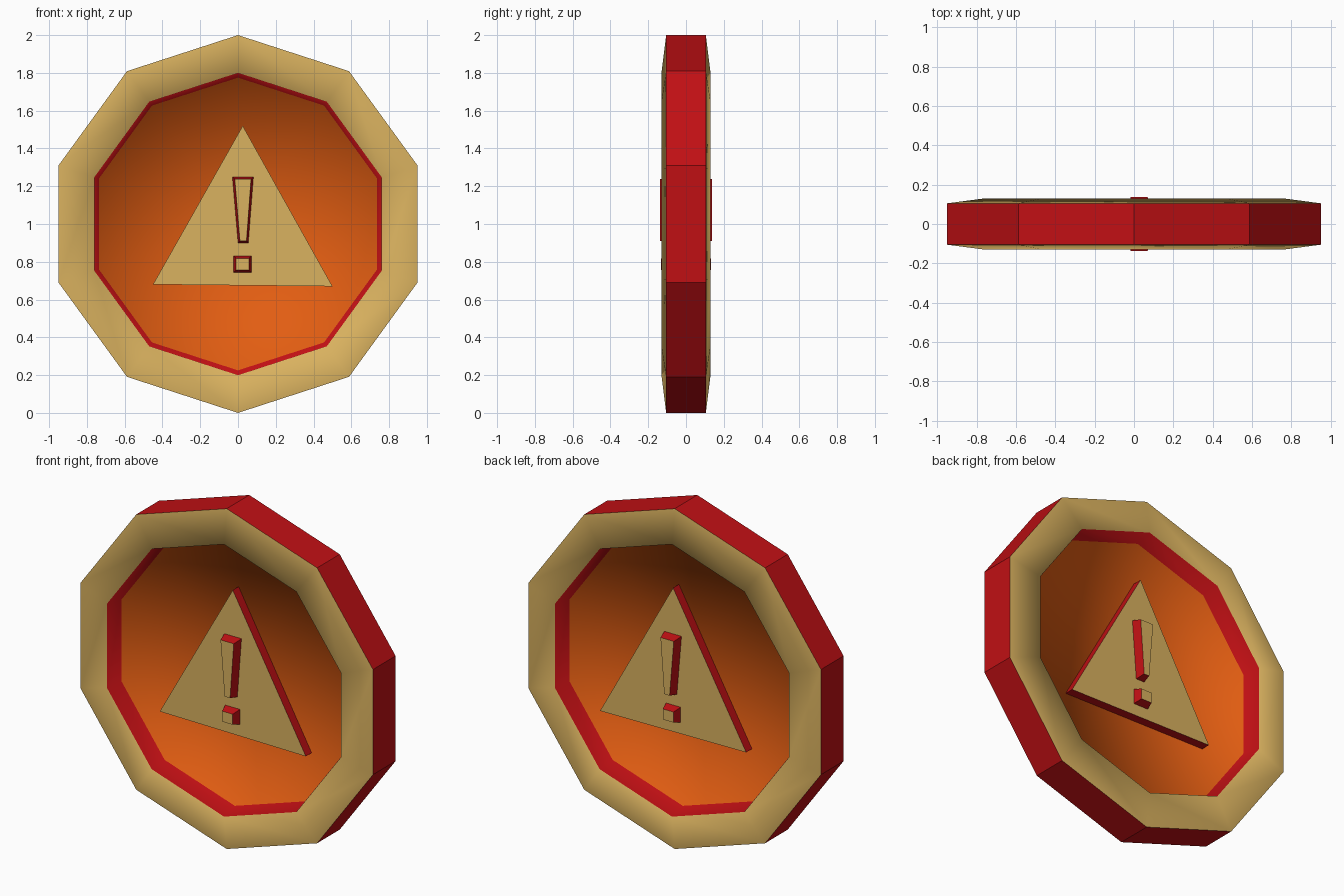
import bpy, bmesh, math

if "Cube" in bpy.data.objects:
    bpy.data.objects.remove(bpy.data.objects["Cube"])


def material(name, rgb):
    m = bpy.data.materials.new(name)
    m.diffuse_color = (*rgb, 1)
    m.use_nodes = True
    m.node_tree.nodes["Principled BSDF"].inputs["Base Color"].default_value = m.diffuse_color
    return m


GOLD = material("pale gold", (0.70, 0.445, 0.115))
RED = material("deep red", (0.53, 0.005, 0.007))
ORANGE = material("burnt orange", (0.76, 0.11, 0.006))
MATS = [GOLD, RED, ORANGE]


def finish(bm, name):
    bmesh.ops.recalc_face_normals(bm, faces=bm.faces[:])
    mesh = bpy.data.meshes.new(name)
    bm.to_mesh(mesh)
    bm.free()
    for m in MATS:
        mesh.materials.append(m)
    obj = bpy.data.objects.new(name, mesh)
    bpy.context.collection.objects.link(obj)
    return obj


def coin_body(sides=10):
    # (radius, y) rings from front floor to back floor
    rings = [(0.775, -0.03), (0.80, -0.13), (1.0, -0.105),
             (1.0, 0.105), (0.80, 0.13), (0.775, 0.03)]
    band_colour = [1, 0, 1, 0, 1]
    bm = bmesh.new()
    loops = []
    for r, y in rings:
        angles = [math.pi / 2 + 2 * math.pi * k / sides for k in range(sides)]
        loops.append([bm.verts.new((r * math.cos(a), y, 1 + r * math.sin(a))) for a in angles])
    for i, colour in enumerate(band_colour):
        for k in range(sides):
            n = (k + 1) % sides
            f = bm.faces.new((loops[i][k], loops[i][n], loops[i + 1][n], loops[i + 1][k]))
            f.material_index = colour
            f.smooth = i != 2          # outer wall stays faceted
    # recessed floors as fans
    for loop, y in ((loops[0], -0.03), (loops[-1], 0.03)):
        hub = bm.verts.new((0, y, 1))
        for k in range(sides):
            f = bm.faces.new((loop[k], loop[(k + 1) % sides], hub))
            f.material_index = 2
            f.smooth = True
    return finish(bm, "coin_body")


def raised_shape(name, base, top, y_base, y_top, side):
    """Prism from base outline to top outline; red sides and a gold cap."""
    bm = bmesh.new()
    low = [bm.verts.new((x, side * y_base, z)) for x, z in base]
    high = [bm.verts.new((x, side * y_top, z)) for x, z in top]
    n = len(base)
    bm.faces.new(low).material_index = 1
    bm.faces.new(high).material_index = 0
    for k in range(n):
        j = (k + 1) % n
        bm.faces.new((low[k], low[j], high[j], high[k])).material_index = 1
    return finish(bm, name)


coin_body()

triangle = [(-0.45, 0.68), (0.50, 0.67), (0.025, 1.52)]
stem_base = [(0.0, 0.90), (0.055, 0.90), (0.082, 1.25), (-0.03, 1.25)]
stem_top = [(0.010, 0.911), (0.045, 0.911), (0.069, 1.237), (-0.017, 1.237)]
dot_base = [(-0.025, 0.742), (0.072, 0.742), (0.072, 0.832), (-0.025, 0.832)]
dot_top = [(-0.011, 0.756), (0.058, 0.756), (0.058, 0.818), (-0.011, 0.818)]

# warning emblem on both faces
for label, side in (("front", -1), ("back", 1)):
    raised_shape(label + "_triangle", triangle, triangle, 0.028, 0.084, side)
    raised_shape(label + "_mark_stem", stem_base, stem_top, 0.082, 0.138, side)
    raised_shape(label + "_mark_dot", dot_base, dot_top, 0.082, 0.132, side)
